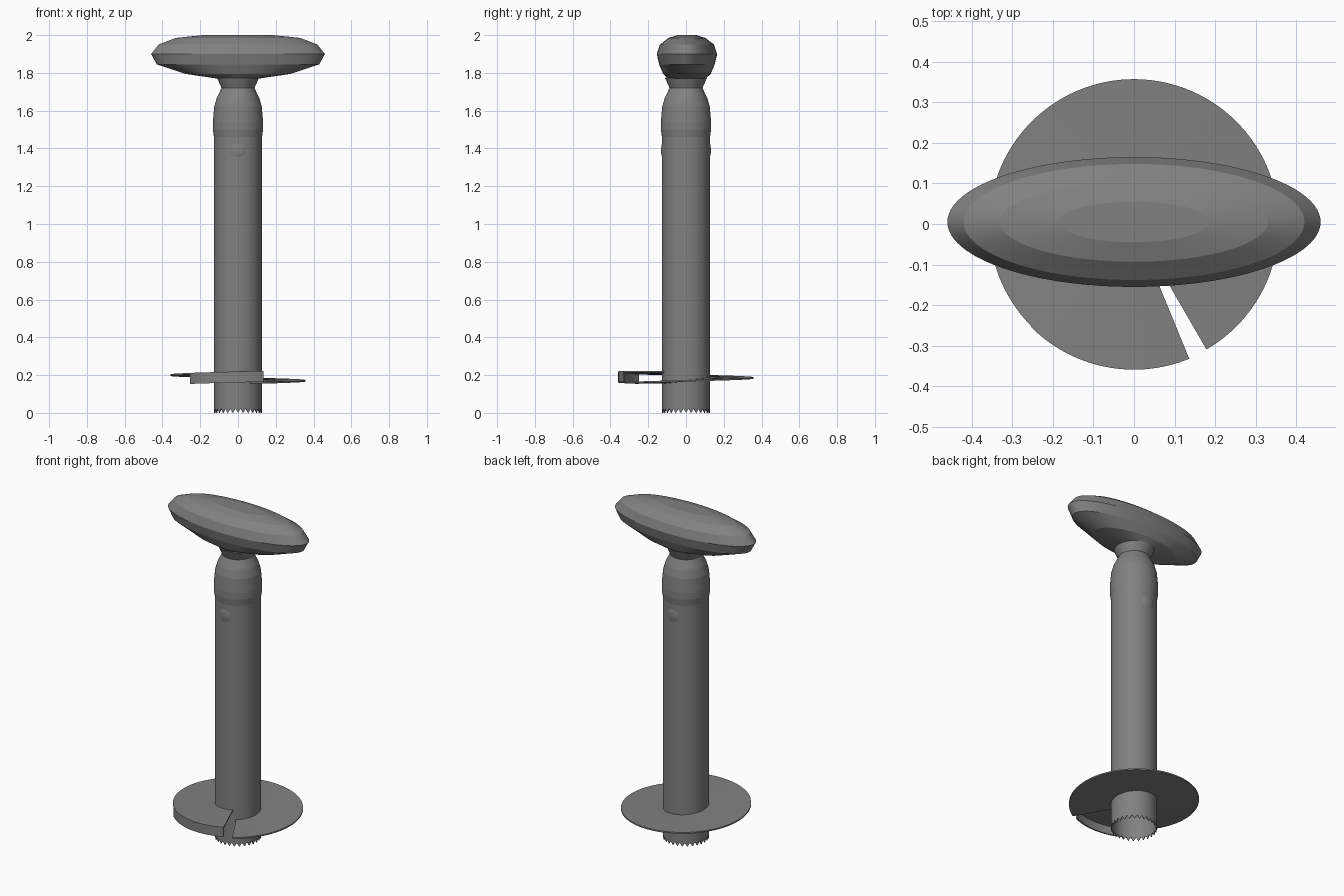
import bpy
import bmesh
from math import sin, cos, pi, radians

cube = bpy.data.objects.get("Cube")
if cube:
    bpy.data.objects.remove(cube, do_unlink=True)

grey = bpy.data.materials.new("metal_grey")
grey.use_nodes = True
grey.diffuse_color = (0.22, 0.22, 0.22, 1)
grey.node_tree.nodes["Principled BSDF"].inputs["Base Color"].default_value = grey.diffuse_color


def add_object(name, bm):
    """Turn a bmesh into a named grey object."""
    bmesh.ops.recalc_face_normals(bm, faces=bm.faces)
    mesh = bpy.data.meshes.new(name)
    bm.to_mesh(mesh)
    bm.free()
    mesh.materials.append(grey)
    obj = bpy.data.objects.new(name, mesh)
    bpy.context.collection.objects.link(obj)
    return obj


def loft(name, rings, segs, cap=False, foot=None):
    """Skin elliptical rings (half x, half y, z): smooth around, crisp between bands."""
    bm = bmesh.new()
    loops = []
    for n, (rx, ry, z) in enumerate(rings):
        loop = []
        for i in range(segs):
            a = 2 * pi * i / segs
            height = foot(i) if foot and n == 0 else z
            loop.append(bm.verts.new((rx * cos(a), ry * sin(a), height)))
        loops.append(loop)
    for low, high in zip(loops, loops[1:]):
        for i in range(segs):
            j = (i + 1) % segs
            bm.faces.new((low[i], low[j], high[j], high[i])).smooth = True
    if cap:
        bm.faces.new(loops[0])
        bm.faces.new(loops[-1])
    for loop in loops:
        for i in range(segs):
            edge = bm.edges.get((loop[i], loop[(i + 1) % segs]))
            edge.smooth = False
    return add_object(name, bm)


def spiral_strip(name, inner, outer, start, end, low, high, steps):
    """Sweep a rectangular section round the z axis; low and high give z by angle."""
    bm = bmesh.new()
    sections = []
    for i in range(steps + 1):
        a = start + (end - start) * i / steps
        corners = ((inner, low(a)), (outer, low(a)), (outer, high(a)), (inner, high(a)))
        sections.append([bm.verts.new((r * cos(radians(a)), r * sin(radians(a)), z))
                         for r, z in corners])
    for s, t in zip(sections, sections[1:]):
        for k in range(4):
            m = (k + 1) % 4
            bm.faces.new((s[k], s[m], t[m], t[k])).smooth = True
            bm.edges.get((s[k], t[k])).smooth = False
    bm.faces.new(sections[0])
    bm.faces.new(sections[-1])
    return add_object(name, bm)


# Hollow shaft with a toothed foot, a slight swelling and a tapered neck
profile = [(0.122, 0.02), (0.122, 0.04), (0.122, 1.46), (0.128, 1.50), (0.128, 1.54),
           (0.121, 1.62), (0.108, 1.665), (0.082, 1.72), (0.106, 1.775)]
shaft = loft("shaft", [(r, r, z) for r, z in profile], 112,
             foot=lambda i: (0, 0.011, 0.022, 0.011)[i % 4])
wall = shaft.modifiers.new("wall_thickness", "SOLIDIFY")
wall.thickness = 0.005
wall.offset = -1

# Wide elliptical handle
handle = loft("handle", [(0.11, 0.10, 1.77), (0.28, 0.126, 1.795), (0.43, 0.147, 1.845),
                         (0.46, 0.16, 1.90), (0.42, 0.143, 1.95),
                         (0.33, 0.098, 1.985), (0.185, 0.05, 2.0)], 96, cap=True)
handle.location.y = 0.005

# Raised buttons on the front and back of the shaft
for name, side in (("front_button", -1), ("back_button", 1)):
    bm = bmesh.new()
    bmesh.ops.create_uvsphere(bm, u_segments=24, v_segments=12, radius=1)
    for face in bm.faces:
        face.smooth = True
    button = add_object(name, bm)
    button.scale = (0.052, 0.03, 0.065)
    button.location = (0, side * 0.102, 1.39)


# One turn of a shallow screw blade
def pitch(a):
    return 0.17 + 0.049 * a / 293


spiral_strip("screw_blade", 0.119, 0.357, -60, 292.3,
             lambda a: pitch(a) - 0.004, lambda a: pitch(a) + 0.004, 120)

# Skirt hanging from the rim at the raised end of the blade
spiral_strip("blade_skirt", 0.351, 0.359, 225, 292.3,
             lambda a: pitch(a) - 0.054, lambda a: pitch(a) + 0.004, 30)
